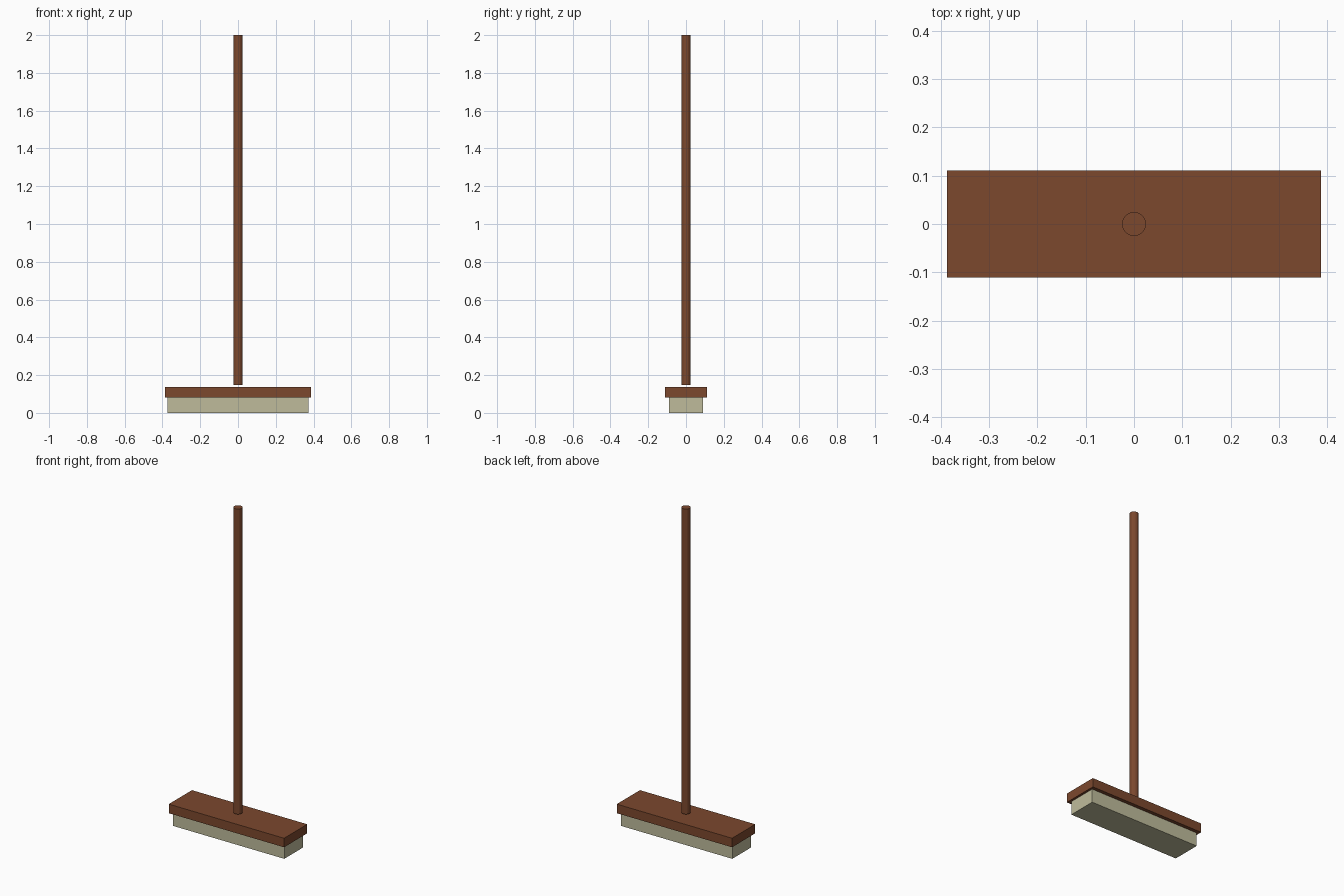
import bpy

cube = bpy.data.objects.get("Cube")
if cube:
    bpy.data.objects.remove(cube, do_unlink=True)


def make_material(name, rgb):
    mat = bpy.data.materials.new(name)
    mat.use_nodes = True
    colour = (*rgb, 1.0)
    mat.diffuse_color = colour
    shader = next(n for n in mat.node_tree.nodes if n.type == 'BSDF_PRINCIPLED')
    shader.inputs["Base Color"].default_value = colour
    return mat


def finish(name, mat):
    obj = bpy.context.object
    obj.name = name
    obj.data.name = name
    obj.data.materials.append(mat)
    bpy.ops.object.transform_apply(location=False, rotation=False, scale=True)
    return obj


def box(name, width, depth, bottom, top, mat):
    bpy.ops.mesh.primitive_cube_add(size=1, location=(0, 0, (bottom + top) / 2))
    bpy.context.object.scale = (width, depth, top - bottom)
    return finish(name, mat)


def rod(name, radius, bottom, top, mat, sides=16):
    bpy.ops.mesh.primitive_cylinder_add(vertices=sides, radius=radius, depth=top - bottom,
                                        location=(0, 0, (bottom + top) / 2))
    return finish(name, mat)


wood = make_material("brown wood", (0.20, 0.065, 0.027))
straw = make_material("pale straw", (0.52, 0.50, 0.33))

# Bristle block under a wider wooden head
box("bristles", 0.746, 0.178, 0.0, 0.082, straw)
box("broom_head", 0.774, 0.222, 0.082, 0.137, wood)

# Long straight handle, held just clear of the head
rod("handle", 0.025, 0.148, 2.0, wood)
